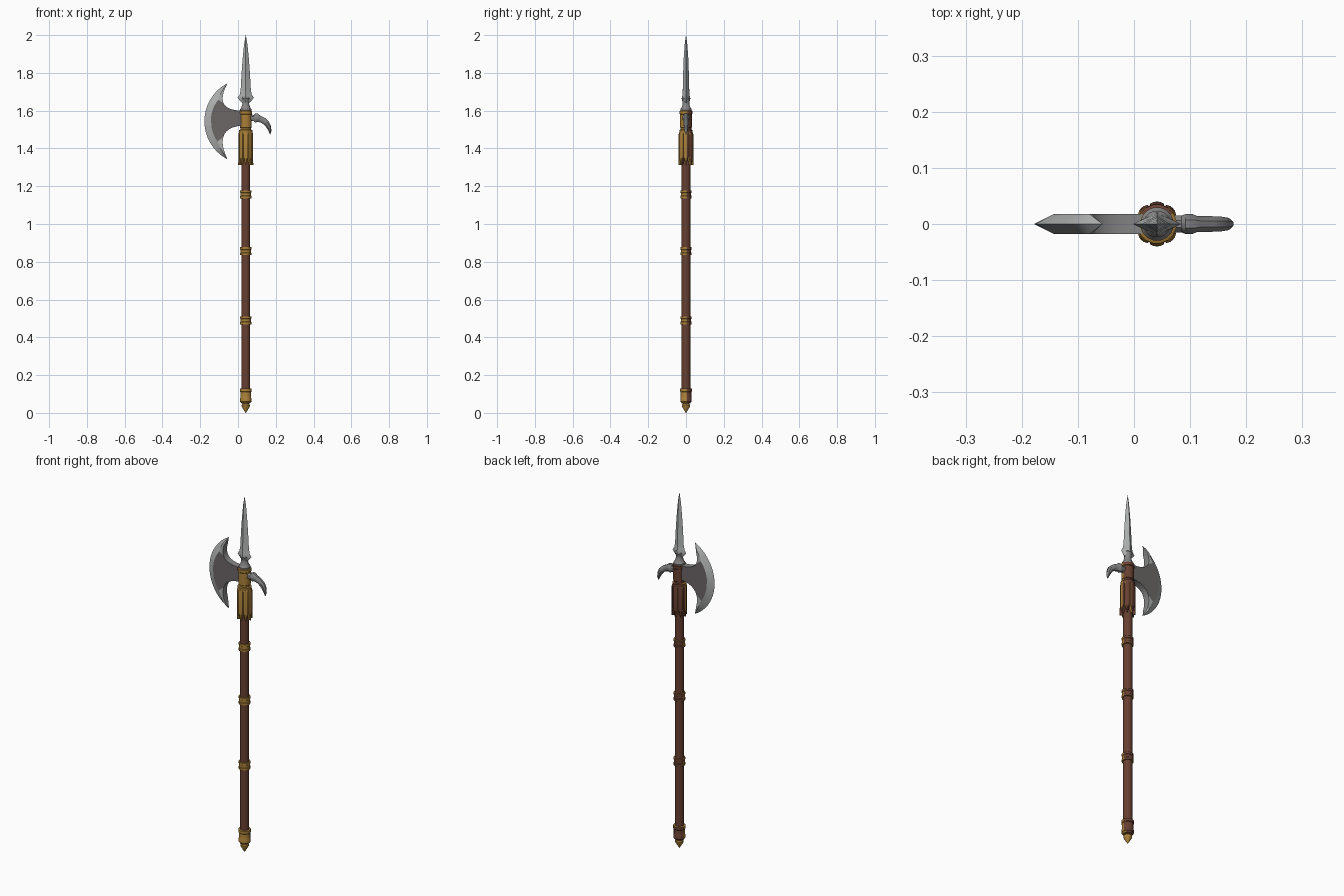
import bpy, bmesh, math
from mathutils import Vector

if "Cube" in bpy.data.objects:
    bpy.data.objects.remove(bpy.data.objects["Cube"])

CX = 0.041  # pole axis


def mat(name, r, g, b):
    m = bpy.data.materials.new(name)
    m.diffuse_color = (r, g, b, 1)
    m.use_nodes = True
    m.node_tree.nodes["Principled BSDF"].inputs["Base Color"].default_value = m.diffuse_color
    return m


GOLD = mat("gold", 0.40, 0.215, 0.04)
BROWN = mat("brown_wood", 0.135, 0.05, 0.031)
STEEL = mat("bright_steel", 0.43, 0.44, 0.44)
MID = mat("mid_steel", 0.24, 0.24, 0.245)
DARK = mat("dark_steel", 0.15, 0.135, 0.137)


def finish(name, bm, mats, rule=None, angle=35):
    bmesh.ops.remove_doubles(bm, verts=bm.verts, dist=1e-5)
    bmesh.ops.recalc_face_normals(bm, faces=bm.faces)
    bm.normal_update()
    if rule:
        for f in bm.faces:
            f.material_index = rule(f)
    me = bpy.data.meshes.new(name)
    bm.to_mesh(me)
    bm.free()
    for m in mats:
        me.materials.append(m)
    ob = bpy.data.objects.new(name, me)
    bpy.context.collection.objects.link(ob)
    bpy.ops.object.select_all(action='DESELECT')
    ob.select_set(True)
    bpy.context.view_layer.objects.active = ob
    bpy.ops.object.shade_smooth_by_angle(angle=math.radians(angle))
    return ob


def skin(bm, rings):
    """Bridge closed rings of points and cap both ends."""
    vr = [[bm.verts.new(p) for p in r] for r in rings]
    n = len(vr[0])
    for a, b in zip(vr, vr[1:]):
        for i in range(n):
            j = (i + 1) % n
            bm.faces.new((a[i], a[j], b[j], b[i]))
    bm.faces.new(vr[0])
    bm.faces.new(vr[-1])


def lathe(name, prof, mats, rule=None, segs=16):
    bm = bmesh.new()
    angs = [2 * math.pi * (i + 0.5) / segs for i in range(segs)]
    skin(bm, [[(CX + r * math.cos(a), r * math.sin(a), z) for a in angs] for z, r in prof])
    return finish(name, bm, mats, rule)


def back_is_brown(f):  # gilding covers only the front and sides
    return 1 if f.normal.y > 0.3 else 0


GILT = [GOLD, BROWN]

# pole and its bands
lathe("shaft", [(0.05, 0.0235), (1.5, 0.0235)], [BROWN])
for i, z in enumerate((0.49, 0.856, 1.157)):
    lathe(f"band_{i + 1}", [(z - 0.021, 0.024), (z - 0.021, 0.030), (z - 0.009, 0.030), (z - 0.007, 0.028),
                            (z + 0.007, 0.028), (z + 0.009, 0.030), (z + 0.021, 0.030), (z + 0.021, 0.024)],
          GILT, back_is_brown)

# bottom cap and point
lathe("bottom_cap", [(0.05, 0.022), (0.06, 0.031), (0.075, 0.031), (0.08, 0.029), (0.11, 0.029),
                     (0.113, 0.032), (0.128, 0.032), (0.13, 0.024)], GILT, back_is_brown)
lathe("bottom_point", [(0.0, 0.0015), (0.034, 0.022), (0.042, 0.022), (0.05, 0.016), (0.062, 0.016)], [GOLD])

# collar that holds the head
lathe("head_collar", [(1.46, 0.03), (1.485, 0.036), (1.497, 0.036), (1.5, 0.029), (1.508, 0.029), (1.511, 0.032),
                      (1.58, 0.032), (1.583, 0.035), (1.598, 0.035), (1.602, 0.028)], GILT, back_is_brown)
lathe("socket_core", [(1.345, 0.024), (1.35, 0.029), (1.48, 0.031), (1.482, 0.024)], GILT, back_is_brown)

# ring of pointed plates round the socket
for k in range(8):
    a = k * math.pi / 4
    out, tan = Vector((math.cos(a), math.sin(a), 0)), Vector((-math.sin(a), math.cos(a), 0))
    bm = bmesh.new()
    rings = []
    for z, w, r in ((1.485, 0.010, 0.035), (1.475, 0.0125, 0.038), (1.355, 0.0125, 0.038), (1.312, 0.001, 0.039)):
        sec = ((-w, 0.024), (w, 0.024), (w, r - 0.002), (w * 0.5, r + 0.001), (-w * 0.5, r + 0.001), (-w, r - 0.002))
        rings.append([Vector((CX, 0, z)) + tan * t + out * d for t, d in sec])
    skin(bm, rings)
    finish(f"socket_plate_{k + 1}", bm, GILT, back_is_brown, 25)

# spear: round neck and diamond blade
lathe("spear_neck", [(1.59, 0.03), (1.608, 0.03), (1.616, 0.024), (1.635, 0.018), (1.65, 0.018), (1.665, 0.024),
                     (1.675, 0.018)], [MID])
bm = bmesh.new()
skin(bm, [[(CX + hx, 0, z), (CX, -hy, z), (CX - hx, 0, z), (CX, hy, z)] for z, hx, hy in (
    (1.635, 0.012, 0.012), (1.652, 0.030, 0.02), (1.668, 0.043, 0.021), (1.685, 0.032, 0.019), (1.71, 0.027, 0.017),
    (1.80, 0.022, 0.015), (1.88, 0.016, 0.012), (1.95, 0.009, 0.007), (2.0, 0.0005, 0.0005))])
finish("spear_blade", bm, [STEEL], angle=25)

# crescent axe blade: outer arc, bevel line and curved inner edge
R, AX, AZ, SPAN, N, T = 0.2266, 0.0486, 1.544, math.radians(62.5), 14, 0.018


def bezier(p, t):
    s = 1 - t
    k = (s ** 3, 3 * s * s * t, 3 * s * t * t, t ** 3)
    return Vector((sum(a * q[0] for a, q in zip(k, p)), sum(a * q[1] for a, q in zip(k, p))))


bm = bmesh.new()
for side, zs in ((1, (1.745, 1.63, 1.60, 1.60)), (-1, (1.343, 1.465, 1.52, 1.52))):
    ctrl = list(zip((-0.056, -0.115, -0.065, 0.03), zs))
    rows = []
    for i in range(N + 1):
        t = i / N
        a = SPAN * (1 - t) * side
        o = Vector((AX - R * math.cos(a), AZ + R * math.sin(a)))
        e = bezier(ctrl, t)
        if i == N:
            e_mid = Vector((0.03, 1.56))
        d = (e - o).length
        # at the middle the bevel point is shared by both halves
        m = o + (e - o) * (min(0.036, 0.55 * d) / d if d > 1e-6 else 0) if i < N else Vector((-0.142, 1.546))
        rows.append((o, m, e, T * min(1, d / 0.028)))
    for sy in (-1, 1):
        vs = [[bm.verts.new((o.x, 0, o.y)), bm.verts.new((m.x, sy * h, m.y)), bm.verts.new((e.x, sy * h, e.y))]
              for o, m, e, h in rows]
        for i, (p, q) in enumerate(zip(vs, vs[1:])):
            bm.faces.new((p[0], p[1], q[1], q[0]))
            f = bm.faces.new((p[1], p[2], q[2], q[1]))
            f.material_index = 1 if i >= N * 0.42 else 0
        mid = bm.verts.new((e_mid.x, sy * T, e_mid.y))
        bm.faces.new((vs[-1][1], vs[-1][2], mid)).material_index = 1
    # wall along the inner edge
    w = [[bm.verts.new((e.x, s * h, e.y)) for s in (-1, 1)] for _, _, e, h in rows]
    for p, q in zip(w, w[1:]):
        bm.faces.new((p[0], p[1], q[1], q[0])).material_index = 2
finish("axe_blade", bm, [STEEL, DARK, MID], angle=20)

# curved rear hook, swept along its centre line
path = [(0.05, 1.562, 0.018, 0.016), (0.085, 1.561, 0.017, 0.015), (0.092, 1.562, 0.024, 0.018),
        (0.102, 1.561, 0.023, 0.018), (0.110, 1.558, 0.018, 0.014), (0.133, 1.549, 0.016, 0.014),
        (0.152, 1.533, 0.015, 0.013), (0.164, 1.512, 0.012, 0.011), (0.1695, 1.492, 0.0075, 0.008),
        (0.170, 1.473, 0.001, 0.001)]
bm = bmesh.new()
rings = []
for i, (x, z, hw, hy) in enumerate(path):
    p, q = path[max(i - 1, 0)], path[min(i + 1, len(path) - 1)]
    d = Vector((q[0] - p[0], 0, q[1] - p[1])).normalized()
    n = Vector((-d.z, 0, d.x))
    ring = []
    for k in range(8):
        a = math.pi / 8 + k * math.pi / 4
        ring.append(Vector((x, 0, z)) + n * hw * 1.08 * math.cos(a) + Vector((0, hy * 1.08 * math.sin(a), 0)))
    rings.append(ring)
skin(bm, rings)
finish("rear_hook", bm, [MID], angle=40)
